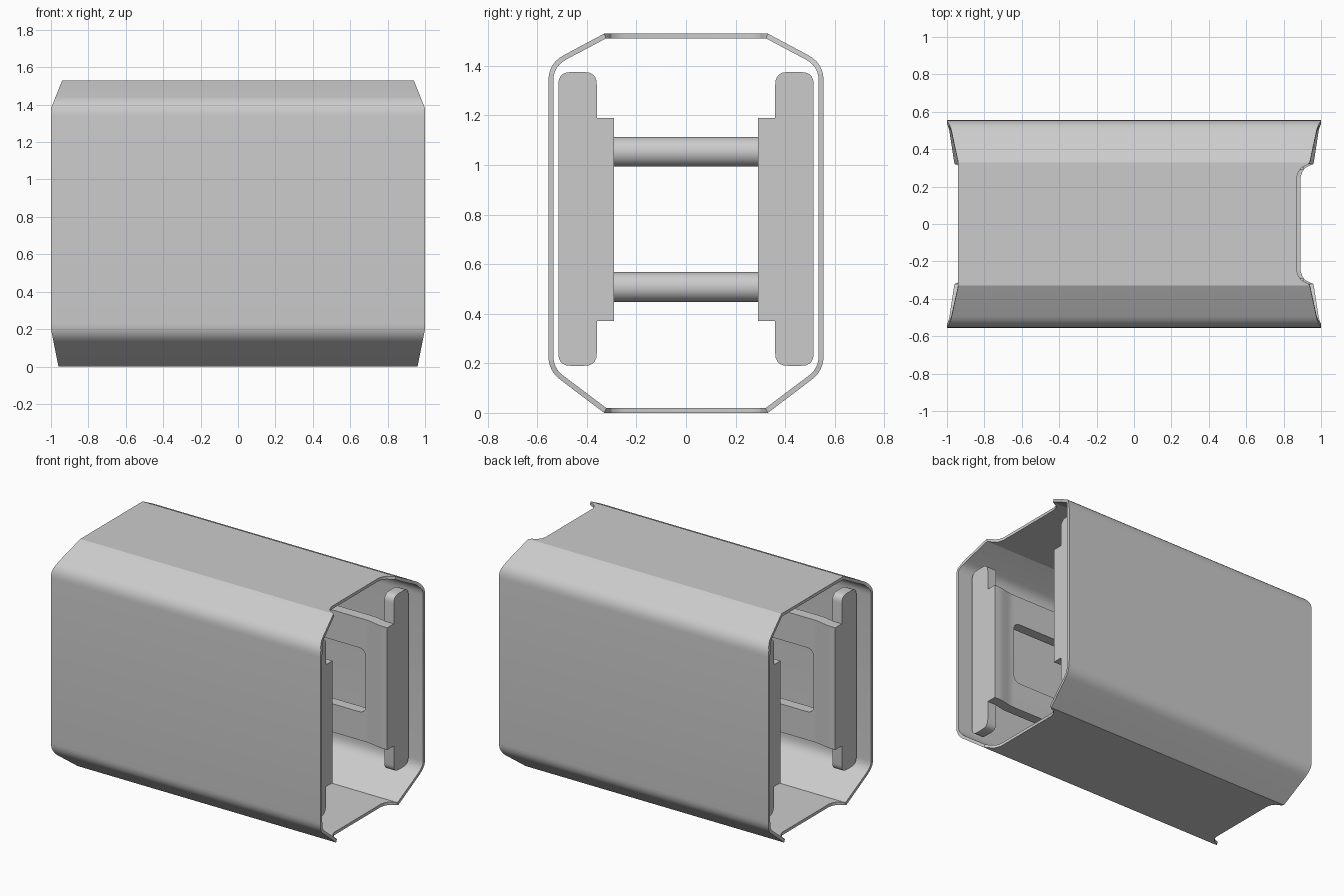
import bpy, bmesh, math
from mathutils import Vector

if "Cube" in bpy.data.objects:
    bpy.data.objects.remove(bpy.data.objects["Cube"], do_unlink=True)

grey = bpy.data.materials.new("plain grey")
grey.use_nodes = True
colour = (0.6, 0.6, 0.6, 1)
grey.diffuse_color = colour
grey.node_tree.nodes["Principled BSDF"].inputs["Base Color"].default_value = colour


def fillet(points, lengths, steps=5):
    """Round polygon corners; a length of zero leaves the corner sharp."""
    out = []
    for i, (p, t) in enumerate(zip(points, lengths)):
        p = Vector(p)
        if not t:
            out.append(p)
            continue
        a = p + (Vector(points[i - 1]) - p).normalized() * t
        b = p + (Vector(points[(i + 1) % len(points)]) - p).normalized() * t
        for k in range(steps + 1):
            s = k / steps
            out.append(a * (1 - s) ** 2 + p * 2 * s * (1 - s) + b * s * s)
    return out


def rectangle(u0, u1, v0, v1, r):
    return fillet([(u0, v0), (u1, v0), (u1, v1), (u0, v1)], [r] * 4)


def finish(name, bm):
    mesh = bpy.data.meshes.new(name)
    bm.to_mesh(mesh)
    bm.free()
    ob = bpy.data.objects.new(name, mesh)
    bpy.context.collection.objects.link(ob)
    mesh.materials.append(grey)
    return ob


def activate(ob):
    bpy.ops.object.select_all(action="DESELECT")
    ob.select_set(True)
    bpy.context.view_layer.objects.active = ob


def smooth(ob, degrees=22):
    activate(ob)
    bpy.ops.object.shade_smooth_by_angle(angle=math.radians(degrees))


def prism(name, outline, low, high, place):
    """Extrude a 2D outline; place maps (u, v, depth) to a position."""
    bm = bmesh.new()
    ends = [[bm.verts.new(place(p.x, p.y, d)) for p in outline] for d in (low, high)]
    bm.faces.new(ends[0])
    bm.faces.new(ends[1])
    for i in range(len(outline)):
        bm.faces.new((ends[0][i - 1], ends[0][i], ends[1][i], ends[1][i - 1]))
    bmesh.ops.recalc_face_normals(bm, faces=bm.faces)
    return finish(name, bm)


# Outer sleeve: chamfered tube with slanted ends and notched edges
TOP = 1.53
notch = [(0.33, 0), (0.315, 0.015), (0.30, 0.045), (0.28, 0.06), (0.25, 0.07)]
half = [(0.33, 0), (0.555, 0.17), (0.555, 1.41), (0.33, TOP)]
outline = half + [(-y, z) for y, z in reversed(half)]
rounding = [0, 0.06, 0.07, 0, 0, 0.07, 0.06, 0]
loop = fillet(outline, rounding, 6)


def end_x(z):
    return 1 - 0.4 * max(0, z - 1.38) - 0.2 * max(0, 0.2 - z)


rim = []
for p in loop:
    rim.append((p.x, p.y, -end_x(p.y), end_x(p.y)))
# Insert notch points along the flat top and the flat bottom
across = [(y, d) for y, d in notch] + [(-y, d) for y, d in reversed(notch)]
across = across[1:-1]
top_run = [(y, TOP, -end_x(TOP), end_x(TOP) - d) for y, d in across]
base_run = [(-y, 0, -end_x(0) + d, end_x(0) - d) for y, d in across]
middle = len(rim) // 2
rim = rim[:middle] + top_run + rim[middle:] + base_run

bm = bmesh.new()
rows = [(bm.verts.new((x0, y, z)), bm.verts.new((x1, y, z))) for y, z, x0, x1 in rim]
for i in range(len(rows)):
    a, b = rows[i - 1], rows[i]
    bm.faces.new((a[0], b[0], b[1], a[1]))
sleeve = finish("outer_sleeve", bm)
wall = sleeve.modifiers.new("wall", "SOLIDIFY")
wall.thickness = 0.02
wall.offset = -1
wall.use_even_offset = True
activate(sleeve)
bpy.ops.object.modifier_apply(modifier="wall")
smooth(sleeve)

for side, label in ((-1, "front"), (1, "back")):
    # Upright rails near both ends
    for end, where in ((-1, "right"), (1, "left")):
        rail = prism(f"{label}_{where}_rail", rectangle(0.36, 0.515, 0.19, 1.375, 0.05),
                     0.835, 0.905, lambda u, v, d: (end * d, side * u, v))
        smooth(rail)

    # Side plate, stepping inward where it meets the rails
    inner = [(-0.905, 0.29), (-0.85, 0.29), (-0.76, 0.31),
             (0.76, 0.31), (0.85, 0.29), (0.905, 0.29)]
    outer = [(x, y + 0.07) for x, y in reversed(inner)]
    plan = fillet(inner + outer, [0, 0.03, 0.03, 0.03, 0.03, 0] * 2, 4)
    plate = prism(f"{label}_side_plate", plan, 0.37, 1.19,
                  lambda u, v, d: (u, side * v, d))
    cutter = prism("window_cutter", rectangle(-0.73, 0.73, 0.56, 0.99, 0.05),
                   0.2, 0.5, lambda u, v, d: (u, side * d, v))
    cutter.hide_render = True
    cut = plate.modifiers.new("window", "BOOLEAN")
    cut.operation = "DIFFERENCE"
    cut.solver = "EXACT"
    cut.object = cutter
    activate(plate)
    bpy.ops.object.modifier_apply(modifier="window")
    bpy.data.objects.remove(cutter, do_unlink=True)
    smooth(plate)

# Round tie bars joining the two plates
for name, z in (("lower_tie_bar", 0.508), ("upper_tie_bar", 1.053)):
    bpy.ops.mesh.primitive_cylinder_add(vertices=32, radius=0.06, depth=0.64,
                                        location=(0, 0, z), rotation=(math.pi / 2, 0, 0))
    bar = bpy.context.object
    bar.name = name
    bar.data.materials.append(grey)
    smooth(bar)
